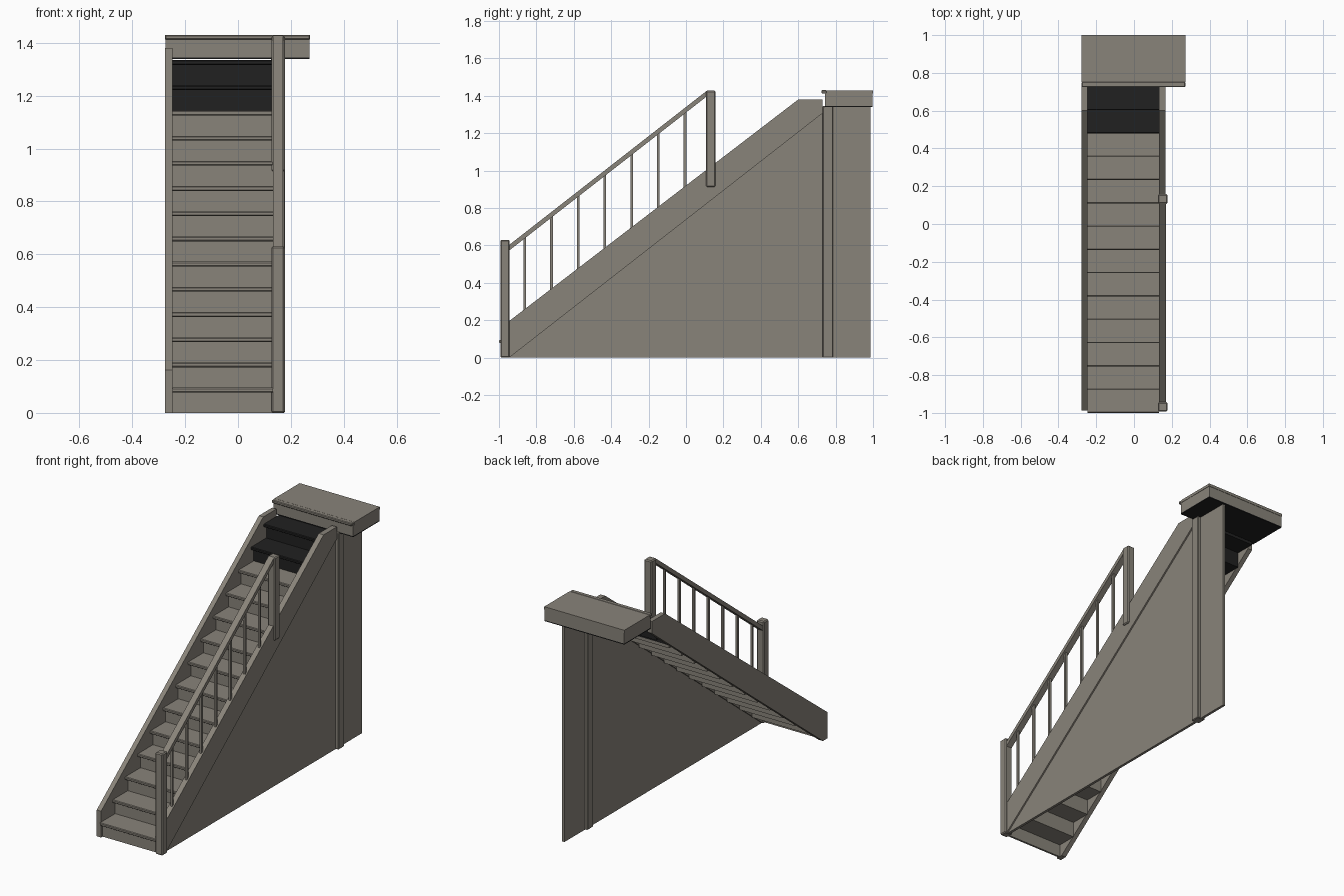
import bpy, bmesh

if "Cube" in bpy.data.objects:
    bpy.data.objects.remove(bpy.data.objects["Cube"])


def material(name, rgb):
    m = bpy.data.materials.new(name)
    m.diffuse_color = (*rgb, 1)
    m.use_nodes = True
    m.node_tree.nodes["Principled BSDF"].inputs["Base Color"].default_value = m.diffuse_color
    return m


WOOD = material("warm grey wood", (0.25, 0.23, 0.195))
DARK = material("near black", (0.015, 0.015, 0.015))


def prism(name, x0, x1, profile, mat=WOOD, bevel=0.0):
    """Extrude a (y, z) side profile from x0 to x1."""
    bm = bmesh.new()
    face = bm.faces.new([bm.verts.new((x0, y, z)) for y, z in profile])
    ext = bmesh.ops.extrude_face_region(bm, geom=[face])["geom"]
    bmesh.ops.translate(bm, vec=(x1 - x0, 0, 0),
                        verts=[v for v in ext if isinstance(v, bmesh.types.BMVert)])
    bmesh.ops.recalc_face_normals(bm, faces=bm.faces[:])
    if bevel:
        bmesh.ops.bevel(bm, geom=bm.edges[:], offset=bevel, segments=1, affect='EDGES')
    me = bpy.data.meshes.new(name)
    bm.to_mesh(me)
    bm.free()
    me.materials.append(mat)
    ob = bpy.data.objects.new(name, me)
    bpy.context.collection.objects.link(ob)
    return ob


def box(name, x, y, z, mat=WOOD, bevel=0.0):
    return prism(name, x[0], x[1],
                 [(y[0], z[0]), (y[1], z[0]), (y[1], z[1]), (y[0], z[1])], mat, bevel)


RISE, RUN = 0.0953, 0.1233
SLOPE = 0.78
THICK, NOSE = 0.018, 0.027
INNER = (-0.247, 0.133)


def lower(y):    # underside line of the stringers
    return max(0.0, (y + 0.945) * SLOPE)


def upper(y):    # top line of the stringers
    return 0.196 + (y + 0.945) * 0.766


# steps: thin riser plus nosed tread, the top two are dark
for k in range(14):
    mat = DARK if k >= 12 else WOOD
    y, z = -1 + k * RUN, k * RISE
    box(f"riser_{k + 1}", INNER, (y + NOSE, y + NOSE + 0.012), (z, z + RISE - THICK), mat)
    zt = z + RISE
    prism(f"tread_{k + 1}", *INNER,
          [(y + 0.004, zt - THICK), (y + RUN + NOSE + 0.012, zt - THICK),
           (y + RUN + NOSE + 0.012, zt), (y + 0.004, zt),
           (y, zt - 0.004), (y, zt - THICK + 0.004)], mat)

# sloping stringers
prism("left_stringer", -0.277, -0.247,
      [(-0.945, 0), (0.73, lower(0.73)), (0.73, 1.38), (0.6, 1.38),
       (-0.988, upper(-0.988)), (-0.988, 0)])
prism("right_stringer", 0.133, 0.167,
      [(-0.945, 0), (0.73, lower(0.73)), (0.73, 1.38), (0.6, 1.38), (-0.945, upper(-0.945))])

# wall under the right side
prism("triangular_side_panel", 0.142, 0.158, [(-0.945, 0), (0.735, 0), (0.735, lower(0.735))])
box("rear_side_panel", (0.142, 0.158), (0.78, 0.987), (0, 1.345))
box("landing_post", (0.125, 0.178), (0.73, 0.787), (0, 1.345), bevel=0.004)

# landing
box("landing_body", (-0.275, 0.27), (0.742, 0.998), (1.345, 1.414))
box("landing_floor", (-0.277, 0.272), (0.752, 1.0), (1.412, 1.429))
box("landing_nosing", (-0.277, 0.272), (0.724, 0.753), (1.412, 1.43), bevel=0.004)
box("landing_underside", (-0.275, 0.27), (0.742, 0.998), (1.339, 1.345), DARK)

# newel posts
box("lower_newel", (0.127, 0.177), (-0.993, -0.943), (0, 0.63), bevel=0.006)
box("upper_newel", (0.127, 0.177), (0.107, 0.158), (0.912, 1.427), bevel=0.006)


# handrail and balusters
def rail(y):
    return 0.573 + (y + 0.945) * 0.78


prism("handrail", 0.132, 0.17,
      [(-0.95, rail(-0.95)), (0.112, rail(0.112)),
       (0.112, rail(0.112) + 0.03), (-0.95, rail(-0.95) + 0.03)])
for i in range(7):
    y = -0.862 + i * 0.1428
    a, b = y - 0.007, y + 0.007
    prism(f"baluster_{i + 1}", 0.144, 0.158,
          [(a, upper(a) - 0.01), (b, upper(b) - 0.01), (b, rail(b) + 0.005), (a, rail(a) + 0.005)])
